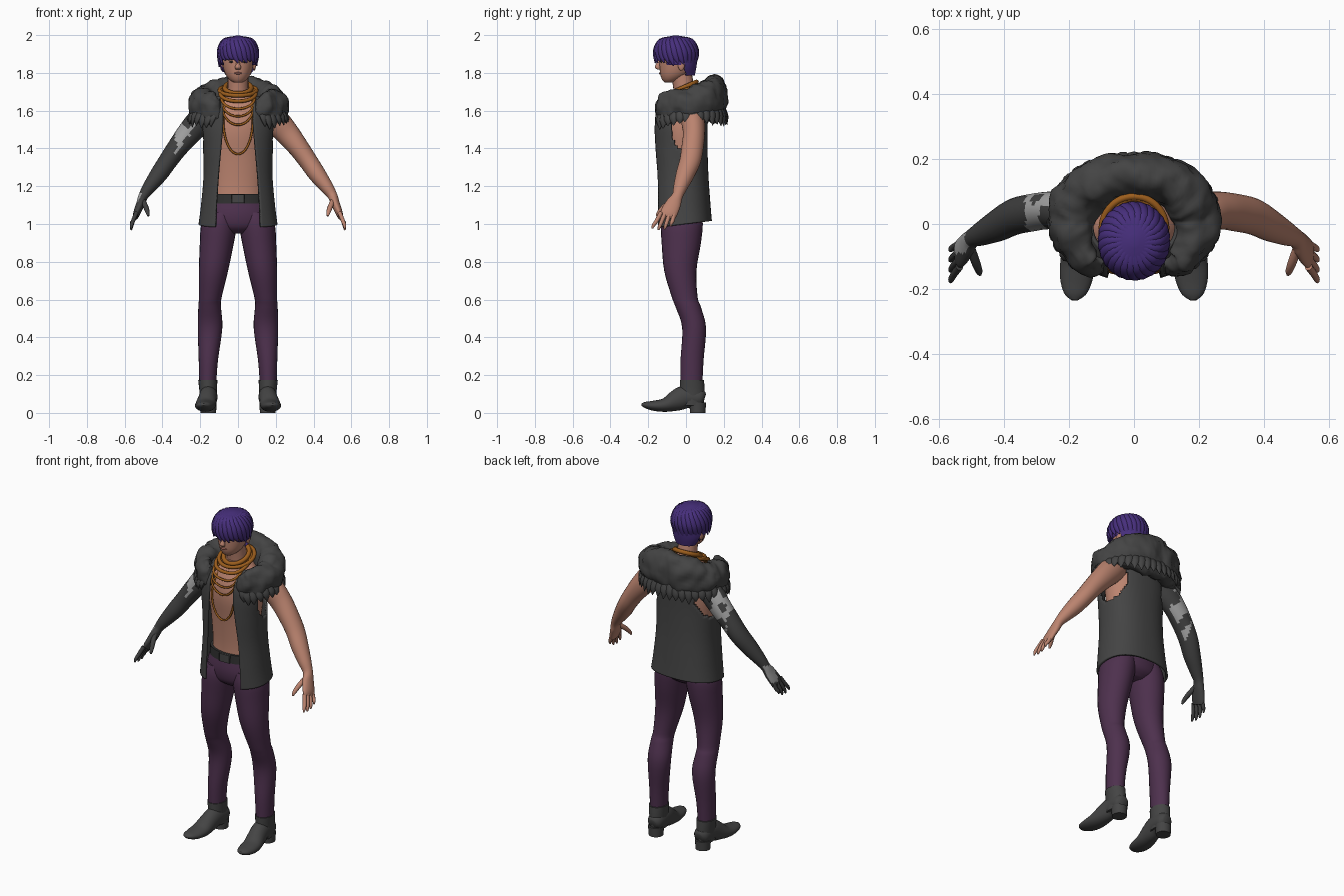
import bpy, bmesh, math, random
from mathutils import Vector, noise

random.seed(4)
cube = bpy.data.objects.get("Cube")
if cube:
    bpy.data.objects.remove(cube)


def material(name, r, g, b):
    m = bpy.data.materials.new(name)
    m.use_nodes = True
    m.diffuse_color = (r, g, b, 1)
    node = next(n for n in m.node_tree.nodes if n.type == 'BSDF_PRINCIPLED')
    node.inputs["Base Color"].default_value = (r, g, b, 1)
    return m


SKIN = material("skin", .50, .23, .16)
HAIR = material("purple hair", .062, .028, .2)
PANTS = material("plum cloth", .075, .03, .075)
VEST = material("charcoal cloth", .058, .058, .058)
GLOVE = material("dark sleeve", .05, .05, .05)
PATCH = material("light grey patch", .35, .35, .35)
GOLD = material("old gold", .33, .11, .012)
DARK = material("black leather", .03, .03, .03)
LIPS = material("lips", .36, .13, .10)


def dense(rows, sub):
    """Smooth interpolation through the rows."""
    out = []
    for i in range(len(rows) - 1):
        a, b, c, d = (rows[max(i - 1, 0)], rows[i], rows[i + 1],
                      rows[min(i + 2, len(rows) - 1)])
        for k in range(sub):
            t = k / sub
            out.append([.5 * (2 * q + (r - p) * t + (2 * p - 5 * q + 4 * r - s) * t * t
                              + (3 * q - p - 3 * r + s) * t ** 3)
                        for p, q, r, s in zip(a, b, c, d)])
    return out + [list(rows[-1])]


def finish(name, bm, mats, angle=50, rule=None):
    bmesh.ops.recalc_face_normals(bm, faces=bm.faces[:])
    me = bpy.data.meshes.new(name)
    bm.to_mesh(me)
    bm.free()
    for m in mats:
        me.materials.append(m)
    if rule:
        for f in me.polygons:
            f.material_index = rule(f.center, f.normal)
    me.shade_smooth()
    me.set_sharp_from_angle(angle=math.radians(angle))
    ob = bpy.data.objects.new(name, me)
    bpy.context.collection.objects.link(ob)
    return ob


def loft(name, rows, mats, ref=None, seg=20, sub=4, closed=False, e=1.0,
         angle=50, rule=None, edit=None):
    """Skin ellipses (x, y, z, ru, rv): flat rings, or rings across the path."""
    rows = rows if closed else dense(rows, sub)
    n = len(rows)
    bm = bmesh.new()
    rings = []
    for i, (x, y, z, ru, rv) in enumerate(rows):
        u, v = Vector((1, 0, 0)), Vector((0, 1, 0))
        if ref:
            lo, hi = ((i - 1) % n, (i + 1) % n) if closed else (max(i - 1, 0), min(i + 1, n - 1))
            t = (Vector(rows[hi][:3]) - Vector(rows[lo][:3])).normalized()
            u = Vector(ref)
            u = (u - t * u.dot(t)).normalized()
            v = t.cross(u)
        ring = []
        for k in range(seg):
            a = math.tau * k / seg
            c, s = (math.copysign(abs(w) ** e, w) for w in (math.cos(a), math.sin(a)))
            ring.append(bm.verts.new(Vector((x, y, z)) + u * c * max(ru, .001)
                                     + v * s * max(rv, .001)))
        rings.append(ring)
    for i in range(n if closed else n - 1):
        a, b = rings[i], rings[(i + 1) % n]
        for k in range(seg):
            j = (k + 1) % seg
            bm.faces.new((a[k], a[j], b[j], b[k]))
    if not closed:
        bm.faces.new(rings[0])
        bm.faces.new(rings[-1])
    if edit:
        edit(bm)
    return finish(name, bm, mats, angle, rule)


def blob(name, pos, size, mat):
    bm = bmesh.new()
    bmesh.ops.create_uvsphere(bm, u_segments=16, v_segments=10, radius=1)
    for v in bm.verts:
        v.co = Vector(pos) + Vector(a * b for a, b in zip(v.co, size))
    return finish(name, bm, [mat])


def flip(rows, s):
    return [(r[0] * s, *r[1:]) for r in rows]


# Trousers, belt and bare torso
loft("hips", [(0, -.02, .95, .07, .06), (0, -.02, .985, .165, .1), (0, -.02, 1.05, .175, .112),
              (0, -.018, 1.12, .155, .104)], [PANTS], seg=32)
loft("belt", [(0, -.018, 1.108, .16, .108), (0, -.018, 1.158, .156, .106)], [DARK], seg=32, sub=1)
loft("belt_buckle", [(0, -.126, 1.11, .034, .008), (0, -.126, 1.157, .034, .008)], [VEST],
     sub=1, e=.3)
loft("torso", [(0, -.015, 1.09, .148, .098), (0, -.015, 1.2, .143, .095), (0, -.018, 1.35, .152, .102),
               (0, -.02, 1.48, .165, .115), (0, -.018, 1.57, .155, .11), (0, -.01, 1.65, .12, .085),
               (0, -.005, 1.70, .065, .062)], [SKIN], seg=32)
loft("neck", [(0, 0, 1.62, .065, .06), (0, -.008, 1.70, .056, .057), (0, -.025, 1.80, .054, .055)], [SKIN])

LEG = [(.16, .029, .16, .045, .058), (.157, .032, .28, .051, .061), (.148, .043, .45, .065, .063),
       (.15, .012, .56, .06, .067), (.147, -.006, .61, .06, .068), (.13, -.03, .75, .077, .085),
       (.112, -.025, .9, .09, .104), (.1, -.022, 1.0, .094, .111), (.09, -.02, 1.06, .07, .1)]
SHAFT = [(.158, .03, .04, .043, .064), (.158, .033, .11, .046, .066), (.16, .031, .175, .051, .064)]
FOOT = [(.155, .098, .075, .025, .025), (.155, .075, .08, .045, .05), (.157, 0, .085, .048, .06),
        (.163, -.05, .066, .05, .056), (.172, -.11, .042, .054, .037), (.178, -.17, .038, .05, .027),
        (.182, -.215, .042, .034, .017), (.183, -.235, .045, .01, .006)]
HEEL = [(.157, .062, 0, .041, .041), (.157, .062, .055, .044, .044)]
ARM = [(.13, .03, 1.60, .055, .055), (.2, .037, 1.545, .062, .07), (.26, .042, 1.48, .058, .064),
       (.32, .034, 1.405, .058, .055), (.37, .022, 1.335, .056, .05), (.42, -.005, 1.262, .049, .046),
       (.47, -.03, 1.195, .037, .035), (.5, -.045, 1.15, .029, .026), (.515, -.065, 1.11, .04, .023),
       (.535, -.09, 1.06, .045, .019), (.541, -.1, 1.037, .038, .013)]
THUMB = [(.503, -.075, 1.125, .014, .014), (.488, -.118, 1.09, .014, .013),
         (.478, -.145, 1.06, .011, .01), (.475, -.156, 1.042, .005, .005)]


# Painted patches on the sleeve: upper arm and back of the hand
def sleeve_rule(c, n):
    upper = -.335 < c.x < -.2 and (n.z > -.1 or n.y > .3)
    mottled = math.sin(c.x * 75 + c.y * 25) + math.sin(c.z * 60 - c.y * 45) > -.5
    hand = c.z < 1.165 and -.56 < c.x < -.49 and n.x < -.4 and c.z > 1.06 and c.y > -.09
    return 1 if (upper and mottled) or hand else 0


for s, side in ((1, "left"), (-1, "right")):
    mats = [SKIN] if s > 0 else [GLOVE, PATCH]
    loft(side + "_trouser_leg", flip(LEG, s), [PANTS], seg=24)
    loft(side + "_boot_shaft", flip(SHAFT, s), [VEST])
    loft(side + "_boot_foot", flip(FOOT, s), [VEST], ref=(1, 0, 0))
    loft(side + "_boot_heel", flip(HEEL, s), [VEST], sub=1)
    loft(side + "_arm", flip(ARM, s), mats, ref=(0, 1, 0), seg=24, sub=6,
         rule=sleeve_rule if s < 0 else None)
    loft(side + "_thumb", flip(THUMB, s), mats[:1], ref=(1, 0, 0), seg=10)
    for i in range(4):
        o = -.035 + i * .0233
        drop = (.008, 0, .003, .02)[i]
        finger = [(.538, -.097 + o, 1.06, .012, .012), (.555, -.113 + 1.2 * o, 1.018, .011, .011),
                  (.564, -.125 + 1.35 * o, .985 + drop, .009, .009),
                  (.565, -.13 + 1.4 * o, .968 + drop, .004, .004)]
        loft(f"{side}_finger_{i + 1}", flip(finger, s), mats[:1], ref=(0, 1, 0), seg=10)
    blob(side + "_ear", (.086 * s, -.025, 1.842), (.009, .018, .03), SKIN)
    blob(side + "_eye", (.034 * s, -.131, 1.858), (.014, .005, .005), DARK)
    blob(side + "_eyebrow", (.036 * s, -.133, 1.875), (.02, .006, .004), HAIR)

# Head and face
loft("head", [(0, -.087, 1.748, .02, .025), (0, -.077, 1.762, .043, .048), (0, -.06, 1.79, .065, .076),
              (0, -.048, 1.83, .079, .092), (0, -.045, 1.88, .085, .096), (0, -.05, 1.94, .08, .09),
              (0, -.05, 1.975, .045, .055)], [SKIN], seg=28)
loft("nose", [(0, -.137, 1.876, .007, .008), (0, -.144, 1.85, .01, .013), (0, -.15, 1.829, .016, .015),
              (0, -.142, 1.817, .012, .009)], [SKIN], seg=12)
blob("mouth", (0, -.136, 1.798), (.022, .007, .006), LIPS)


# Hair: trimmed cap with swept locks
def hairline(y):
    return 1.885 if y < -.1 else 1.845 if y < -.03 else 1.865 if y < -.005 else 1.78


def trim(bm):
    gone = [f for f in bm.faces if f.calc_center_median().z < hairline(f.calc_center_median().y)]
    bmesh.ops.delete(bm, geom=gone, context='FACES')


loft("hair_cap", [(0, 0, 1.785, .062, .046), (0, -.033, 1.83, .092, .088), (0, -.05, 1.88, .1, .11),
                  (0, -.053, 1.93, .099, .11), (0, -.053, 1.97, .078, .088), (0, -.053, 1.988, .05, .058),
                  (0, -.053, 1.997, .012, .015)], [HAIR], seg=36, edit=trim)
COUNT = 26
for i in range(COUNT):
    a = math.tau * i / COUNT
    front = math.cos(a)
    tip = 1.858 if front > .5 else 1.836 if front > -.2 else 1.795
    tip += random.uniform(-.008, .014)
    tuck = 1 if front > -.2 else .8
    path = []
    for f, z, sweep, w, d in ((.3, 1.985, -.25, .014, .008), (.72, 1.972, -.12, .018, .01),
                              (.95, 1.93, 0, .019, .01), (.97, 1.885, .1, .016, .009),
                              (.95 * tuck, tip, .25, .003, .003)):
        b = a + sweep
        path.append((.105 * f * math.sin(b), -.053 - .115 * f * math.cos(b), z, w, d))
    loft(f"hair_lock_{i + 1}", path, [HAIR], ref=(math.cos(a), math.sin(a), 0), seg=8, sub=3)

# Open sleeveless vest: (z, centre y, half width, half depth, half opening)
VEST_ROWS = [(1.0, -.015, .203, .146, .118), (1.1, -.02, .19, .143, .114), (1.25, -.025, .177, .138, .104),
             (1.4, -.03, .179, .138, .09), (1.52, -.03, .187, .138, .08), (1.6, -.025, .17, .132, .08),
             (1.67, 0, .13, .1, .08)]
bm = bmesh.new()
COLS, P = 72, .85
grid = []
for z, cy, rx, ry, w in dense(VEST_ROWS, 9):
    start = math.asin((w / rx) ** (1 / P))
    row = []
    for k in range(COLS + 1):
        a = start + (math.tau - 2 * start) * k / COLS
        c, s = (math.copysign(abs(q) ** P, q) for q in (math.cos(a), math.sin(a)))
        y = cy - ry * c
        row.append(bm.verts.new((rx * s, y, z + y * .12 * max(0, (1.3 - z) / .3))))
    grid.append(row)
for a, b in zip(grid, grid[1:]):
    for k in range(COLS):
        bm.faces.new((a[k], a[k + 1], b[k + 1], b[k]))
holes = []
for f in bm.faces:
    c = f.calc_center_median()
    if abs(c.x) > .1 and ((c.y - .005) / .082) ** 2 + ((c.z - 1.51) / .125) ** 2 < 1:
        holes.append(f)
bmesh.ops.delete(bm, geom=holes, context='FACES')
vest = finish("vest", bm, [VEST])
thick = vest.modifiers.new("thickness", 'SOLIDIFY')
thick.thickness = .012
thick.offset = 0

# Fur collar: lumpy roll around the shoulders with tufts below
HALF = [(.09, -.125, 1.615, .045, .025), (.135, -.112, 1.61, .086, .046), (.183, -.05, 1.625, .085, .065),
        (.19, .03, 1.632, .085, .077), (.15, .1, 1.65, .1, .078), (.08, .14, 1.662, .118, .073)]
COLLAR = HALF + [(0, .148, 1.665, .118, .073)] + flip(HALF[::-1], -1)


def ruffle(bm):
    bm.normal_update()
    for v in bm.verts:
        lump = noise.noise(v.co * 16) * .016 + noise.noise(v.co * 45) * .006
        v.co += v.normal * lump


loft("fur_collar", COLLAR, [VEST], ref=(0, 0, 1), seg=32, sub=9, edit=ruffle)
for i, (x, y, z, rz, rr) in enumerate(dense(COLLAR, 3)[2:-2]):
    out = Vector((x, y, 0)).normalized()
    c = Vector((x, y, z))
    drop = random.uniform(.01, .03)
    pts = [(c + out * rr * .6 - Vector((0, 0, rz * .45)), .028), (c + out * rr * .85 - Vector((0, 0, rz * .8)), .024),
           (c + out * rr * .95 - Vector((0, 0, rz + drop)), .002)]
    loft(f"fur_tuft_{i + 1}", [(*p, r, r * .6) for p, r in pts], [VEST],
         ref=(-out.y, out.x, 0), seg=8, sub=3)

# Gold chains: (half width, low z, high z, front y, back y, curve, thickness)
CHAINS = [(.078, 1.37, 1.72, .146, .07, 4, .006), (.082, 1.525, 1.72, .15, .07, 3, .006),
          (.085, 1.57, 1.72, .146, .07, 2.5, .006), (.088, 1.61, 1.725, .138, .075, 2, .007),
          (.094, 1.65, 1.73, .122, .08, 1.5, .01), (.098, 1.68, 1.735, .108, .085, 1, .011),
          (.07, 1.69, 1.752, .085, .055, 1, .013)]
for i, (w, lo, hi, yf, yb, k, r) in enumerate(CHAINS):
    ring = []
    for j in range(48):
        t = math.tau * j / 48
        s = (1 - math.cos(t)) / 2
        ring.append((w * math.sin(t), -yf + (yf + yb) * s ** k, lo + (hi - lo) * s, r, r))
    loft(f"gold_chain_{i + 1}", ring, [GOLD], ref=(0, -.7, .7), seg=8, closed=True)
